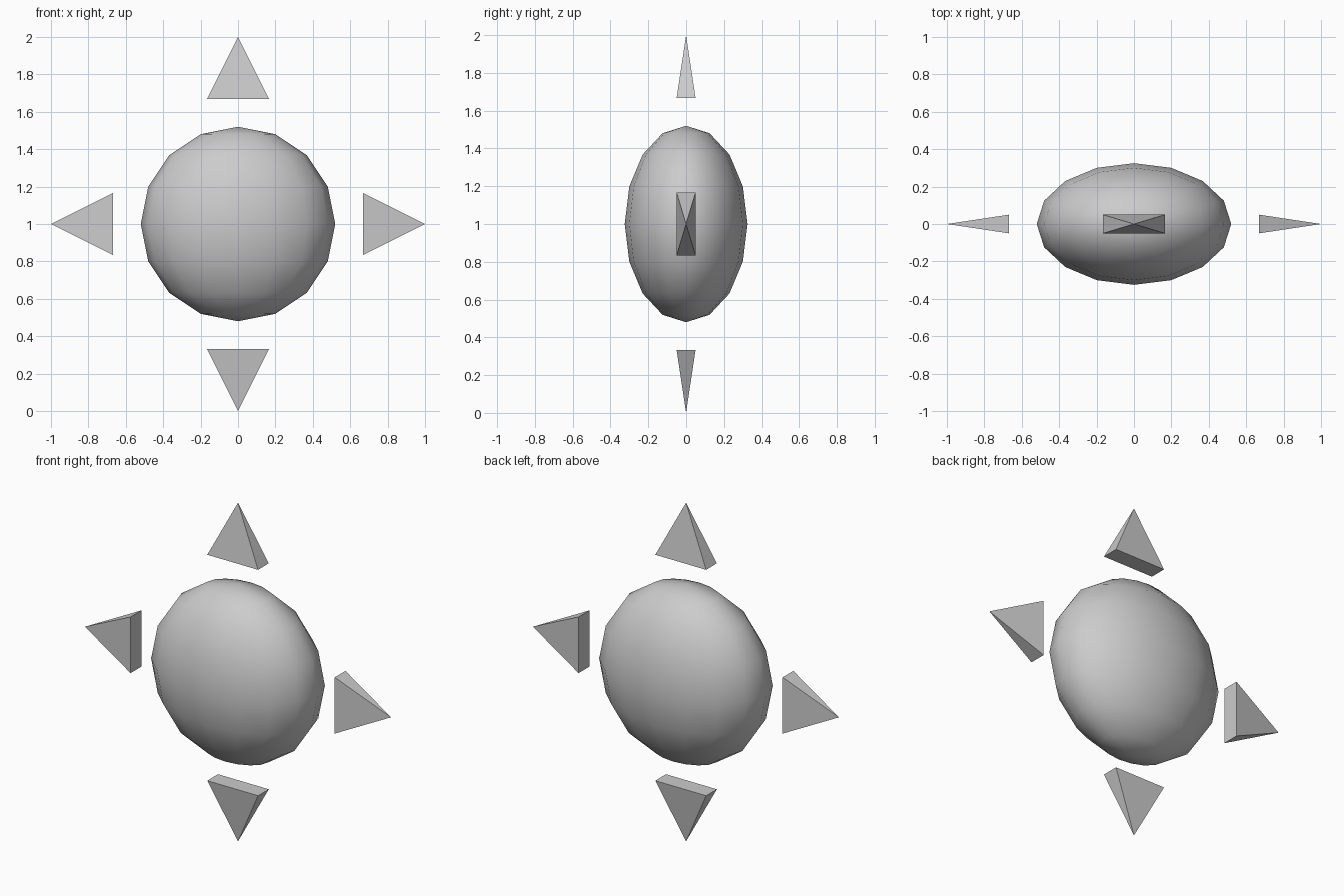
import bpy
import bmesh
from math import radians
from mathutils import Matrix, Vector

default = bpy.data.objects.get("Cube")
if default:
    bpy.data.objects.remove(default, do_unlink=True)

CENTRE = Vector((0, 0, 1))

# One plain grey for everything
grey = bpy.data.materials.new("light_grey")
grey.use_nodes = True
colour = (0.6, 0.6, 0.6, 1)
grey.diffuse_color = colour
grey.node_tree.nodes["Principled BSDF"].inputs["Base Color"].default_value = colour


def add_object(name, bm, smooth=False):
    bmesh.ops.recalc_face_normals(bm, faces=bm.faces)
    for face in bm.faces:
        face.smooth = smooth
    mesh = bpy.data.meshes.new(name)
    bm.to_mesh(mesh)
    bm.free()
    mesh.materials.append(grey)
    obj = bpy.data.objects.new(name, mesh)
    obj.location = CENTRE
    bpy.context.collection.objects.link(obj)
    return obj


def add_arrow(name, angle, base=0.667, tip=1.0, half_width=0.166, half_depth=0.05):
    """Flattened pyramid pointing outwards, turned about the y axis."""
    bm = bmesh.new()
    corners = [bm.verts.new((sx * half_width, sy * half_depth, base))
               for sx, sy in ((-1, -1), (1, -1), (1, 1), (-1, 1))]
    apex = bm.verts.new((0, 0, tip))
    bm.faces.new(corners)
    for i in range(4):
        bm.faces.new((corners[i], corners[(i + 1) % 4], apex))
    bm.transform(Matrix.Rotation(radians(angle), 4, "Y"))
    return add_object(name, bm)


# Flattened ball in the middle
bm = bmesh.new()
bmesh.ops.create_uvsphere(bm, u_segments=16, v_segments=8, radius=1)
bmesh.ops.scale(bm, vec=(0.52, 0.325, 0.52), verts=bm.verts)
add_object("centre_ball", bm, smooth=True)

# Four direction arrows around it
for name, angle in (("top_arrow", 0), ("left_arrow", 90),
                    ("bottom_arrow", 180), ("right_arrow", 270)):
    add_arrow(name, angle)
